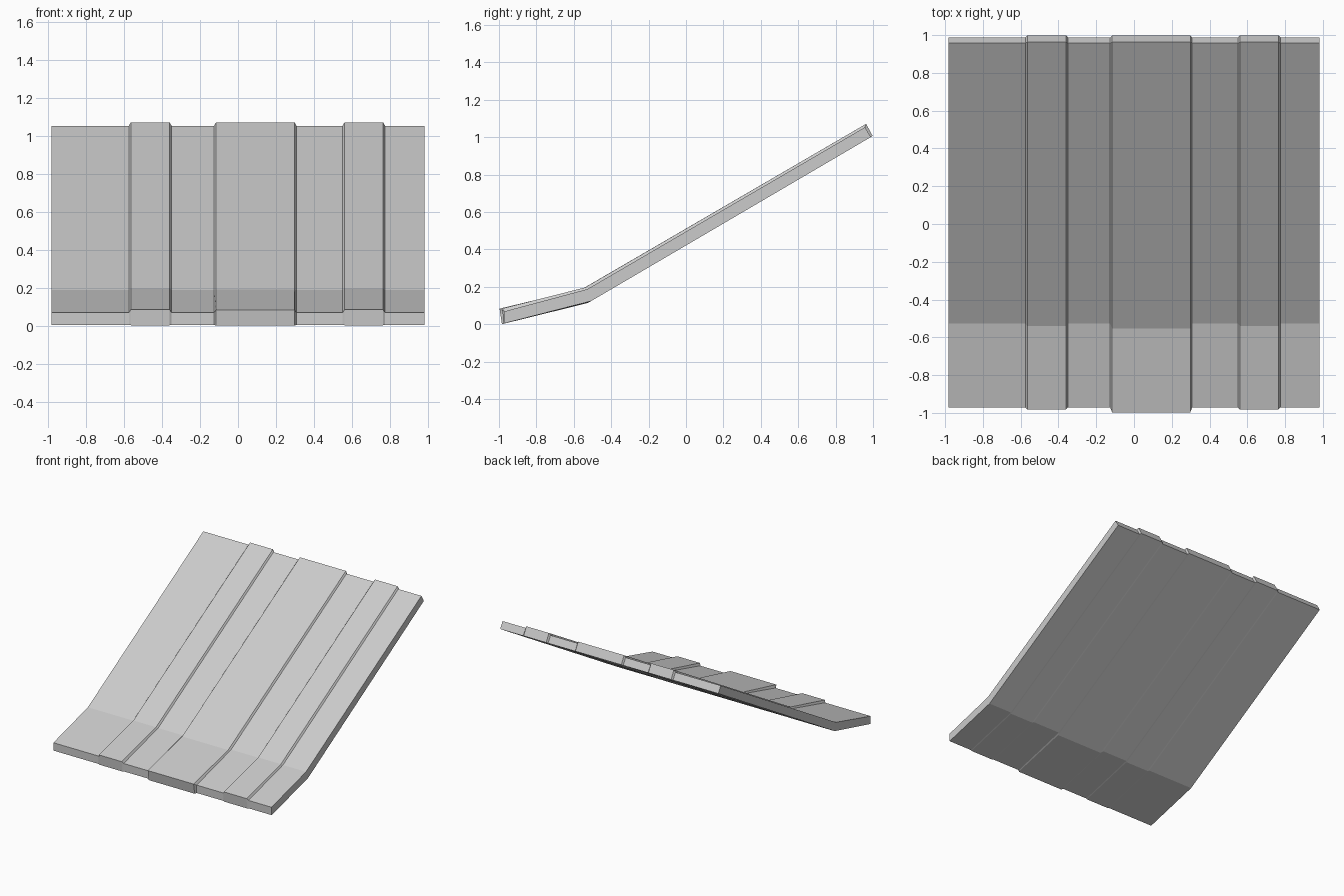
import bpy, bmesh

if "Cube" in bpy.data.objects:
    bpy.data.objects.remove(bpy.data.objects["Cube"])

# Side profiles (y, z): bottom front, bend, back; then top back, bend, front
BASE = [(-0.972, 0.004), (-0.508, 0.123), (0.988, 1.0),
        (0.957, 1.053), (-0.528, 0.187), (-0.972, 0.068)]
RIB = [(-0.976, 0.002), (-0.516, 0.119), (0.998, 1.006),
       (0.963, 1.071), (-0.540, 0.196), (-0.982, 0.084)]
WIDE_RIB = [(-0.984, 0.0), (-0.526, 0.113), (0.998, 1.006),
            (0.963, 1.071), (-0.552, 0.190), (-0.997, 0.083)]

# Raised ribs across the width: left, right, profile
RIBS = [(-0.575, -0.35, RIB), (-0.126, 0.308, WIDE_RIB), (0.551, 0.775, RIB)]
HALF_WIDTH, BEVEL = 0.983, 0.010

# Cross-sections along x
sections = [(-HALF_WIDTH, BASE)]
for left, right, profile in RIBS:
    sections += [(left, BASE), (left + BEVEL, profile),
                 (right - BEVEL, profile), (right, BASE)]
sections.append((HALF_WIDTH, BASE))

# Bent ribbed panel lofted through the sections
bm = bmesh.new()
rings = [[bm.verts.new((x, y, z)) for y, z in prof] for x, prof in sections]
for a, b in zip(rings, rings[1:]):
    for i in range(6):
        j = (i + 1) % 6
        bm.faces.new((a[i], a[j], b[j], b[i]))
# End caps, split at the bend
for r in (rings[0], rings[-1]):
    bm.faces.new((r[0], r[1], r[4], r[5]))
    bm.faces.new((r[1], r[2], r[3], r[4]))
bmesh.ops.recalc_face_normals(bm, faces=bm.faces[:])

mesh = bpy.data.meshes.new("ribbed_panel")
bm.to_mesh(mesh)
bm.free()
bpy.context.collection.objects.link(bpy.data.objects.new("ribbed_panel", mesh))
